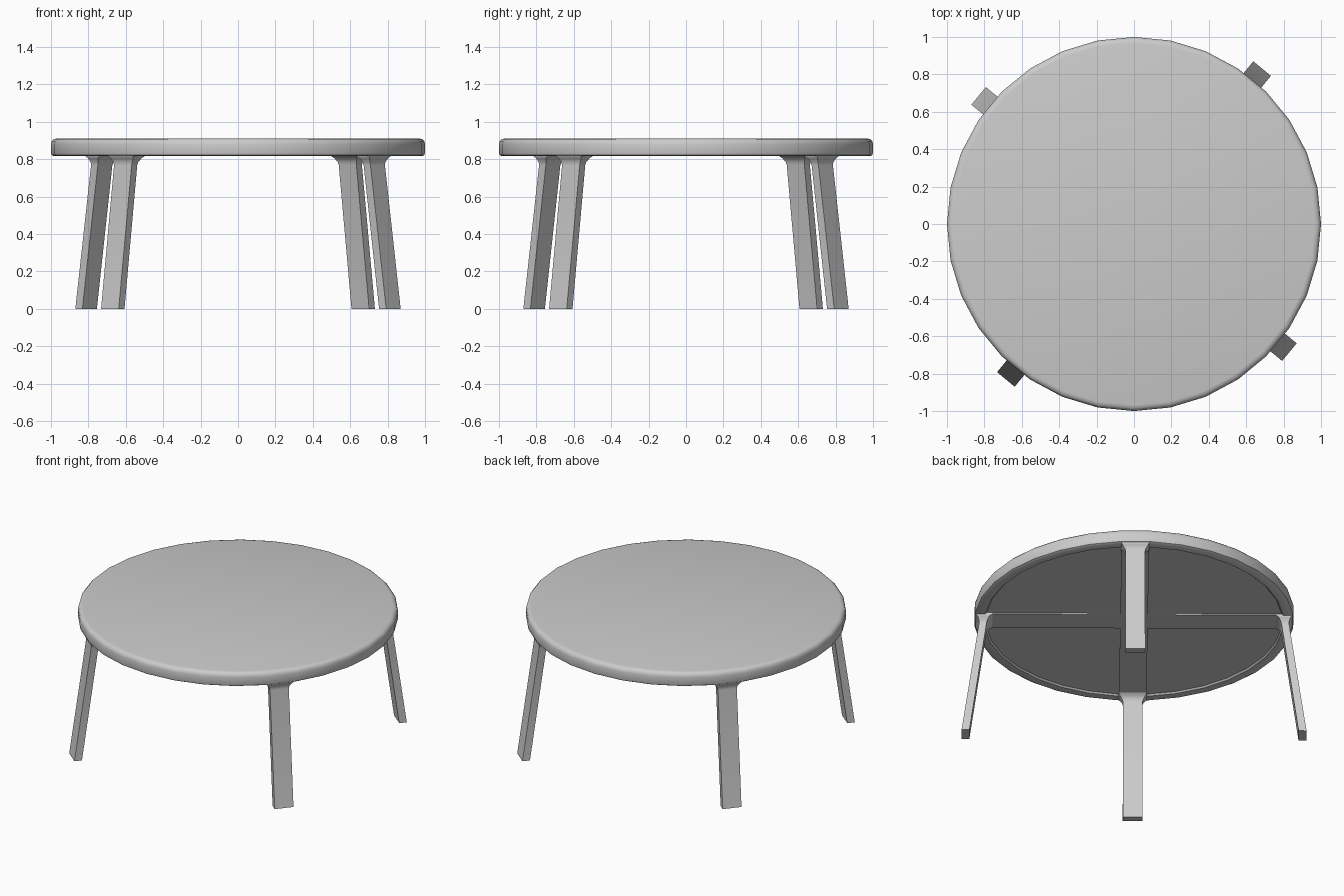
import bpy, bmesh
from math import radians, sin, cos, tau

if "Cube" in bpy.data.objects:
    bpy.data.objects.remove(bpy.data.objects["Cube"])

TURN = radians(50.5)   # direction of the first leg


def make_object(name, bm, smooth_angle=35):
    bmesh.ops.recalc_face_normals(bm, faces=bm.faces)
    mesh = bpy.data.meshes.new(name)
    bm.to_mesh(mesh)
    bm.free()
    ob = bpy.data.objects.new(name, mesh)
    bpy.context.collection.objects.link(ob)
    bpy.ops.object.select_all(action='DESELECT')
    ob.select_set(True)
    bpy.context.view_layer.objects.active = ob
    bpy.ops.object.shade_smooth_by_angle(angle=radians(smooth_angle))
    return ob


def loft(rings):
    """Skin a stack of equal-length point rings and cap both ends."""
    bm = bmesh.new()
    vs = [[bm.verts.new(p) for p in ring] for ring in rings]
    n = len(vs[0])
    for a, b in zip(vs, vs[1:]):
        for i in range(n):
            j = (i + 1) % n
            bm.faces.new((a[i], a[j], b[j], b[i]))
    bm.faces.new(vs[0])
    bm.faces.new(vs[-1])
    return bm


# Tabletop: 32-sided disc, rounded rim, shallow recess underneath
profile = [(0.925, 0.826), (0.935, 0.816), (0.985, 0.816),
           (0.996, 0.822), (1.0, 0.834), (1.0, 0.88), (0.996, 0.896),
           (0.985, 0.907), (0.968, 0.911)]
make_object("tabletop", loft(
    [[(r * cos(tau * i / 32), r * sin(tau * i / 32), z) for i in range(32)]
     for r, z in profile]))

# Cross brace: one flat plus-shaped strip set into the recess
half, reach = 0.086, 0.935
outline = []
for k in range(4):
    a = k * tau / 4 + TURN
    for x, y in ((reach, -half), (reach, half), (half, half)):
        outline.append((x * cos(a) - y * sin(a), x * sin(a) + y * cos(a)))
make_object("cross_brace", loft(
    [[(x, y, z) for x, y in outline] for z in (0.818, 0.83)]))


# Legs: splayed flat bars, flaring where they meet the brace
def leg_section(r_in, r_out, width, z):
    h = width / 2
    return [(r_in, -h, z), (r_out, -h, z), (r_out, h, z), (r_in, h, z)]


sections = [(1.028, 1.077, 0.122, 0.0), (0.921, 0.968, 0.122, 0.768),
            (0.917, 0.968, 0.130, 0.785), (0.905, 0.976, 0.158, 0.806),
            (0.885, 0.988, 0.176, 0.818), (0.885, 0.988, 0.176, 0.83)]
for k, name in enumerate(("back_right_leg", "back_left_leg",
                          "front_left_leg", "front_right_leg")):
    leg = make_object(name, loft([leg_section(*s) for s in sections]), 50)
    leg.rotation_euler.z = TURN + k * tau / 4
